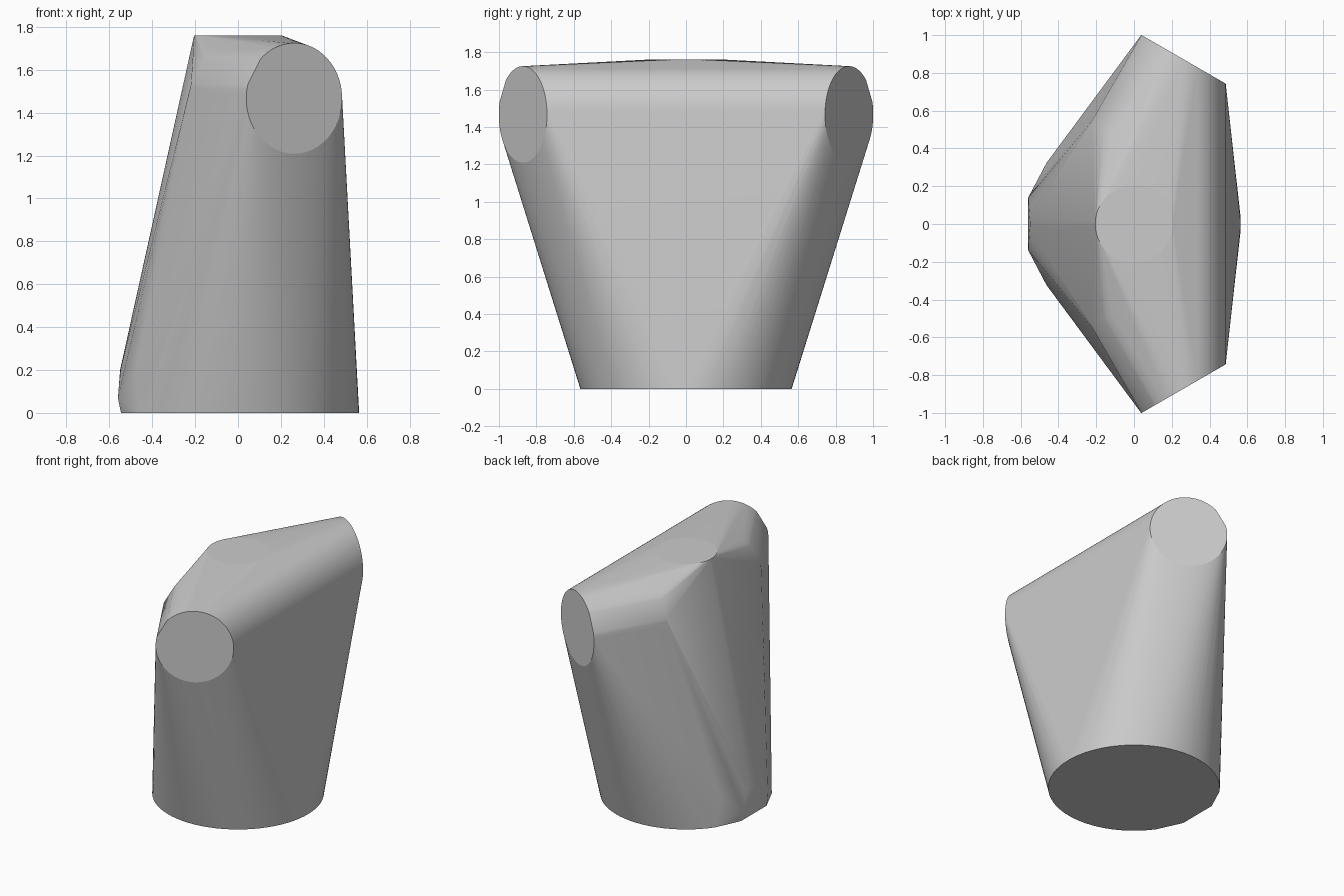
import bpy, bmesh, math
from mathutils import Vector

cube = bpy.data.objects.get("Cube")
if cube:
    bpy.data.objects.remove(cube, do_unlink=True)

grey = bpy.data.materials.new("plain grey")
grey.use_nodes = True
colour = (0.6, 0.6, 0.6, 1)
grey.diffuse_color = colour
grey.node_tree.nodes["Principled BSDF"].inputs["Base Color"].default_value = colour

bm = bmesh.new()


def ring(centre, radius, u, v, gaps=(), count=72):
    """Rim points in the plane of u and v, leaving out angles inside the gaps."""
    for i in range(count):
        a = 360 * i / count
        if any(lo < a < hi for lo, hi in gaps):
            continue
        t = math.radians(a)
        bm.verts.new(Vector(centre) + radius * (math.cos(t) * Vector(u) + math.sin(t) * Vector(v)))


X, Y, Z = (1, 0, 0), (0, 1, 0), (0, 0, 1)

# Round foot with a few coarse facets at the narrow side, and its short upright wall
ring((0, 0, 0), 0.565, X, Y, gaps=((145, 165), (165, 195), (195, 215)))
ring((0, 0, 0.2), 0.55, X, Y)

# Blunt lip on the narrow side of the foot
for side in (-1, 1):
    bm.verts.new((-0.56, side * 0.14, 0.07))

# Small round top
ring((0, 0, 1.76), 0.205, X, Y)

# Two level round arms, angled outwards, each with an outer and an inner rim
for side in (-1, 1):
    sideways = Vector((-math.sqrt(0.75), side * 0.5, 0))
    inward = Vector((-0.5, -side * math.sqrt(0.75), 0))
    end = Vector((0.262, side * 0.872, 1.467))
    ring(end, 0.258, sideways, Z, gaps=((15, 45),))
    ring(end + 0.53 * inward, 0.258, sideways, Z, gaps=((15, 45),))

# Skin stretched over all the rims
bmesh.ops.convex_hull(bm, input=bm.verts)
loose = [v for v in bm.verts if not v.link_faces]
bmesh.ops.delete(bm, geom=loose, context="VERTS")
bmesh.ops.dissolve_limit(bm, angle_limit=math.radians(0.2), verts=bm.verts, edges=bm.edges)
bmesh.ops.recalc_face_normals(bm, faces=bm.faces)

mesh = bpy.data.meshes.new("body")
bm.to_mesh(mesh)
bm.free()
mesh.materials.append(grey)
body = bpy.data.objects.new("body", mesh)
bpy.context.collection.objects.link(body)
bpy.context.view_layer.objects.active = body
body.select_set(True)
bpy.ops.object.shade_smooth_by_angle(angle=math.radians(30))

# Keep the round caps flat
for face in mesh.polygons:
    if len(face.vertices) > 20:
        face.use_smooth = False
